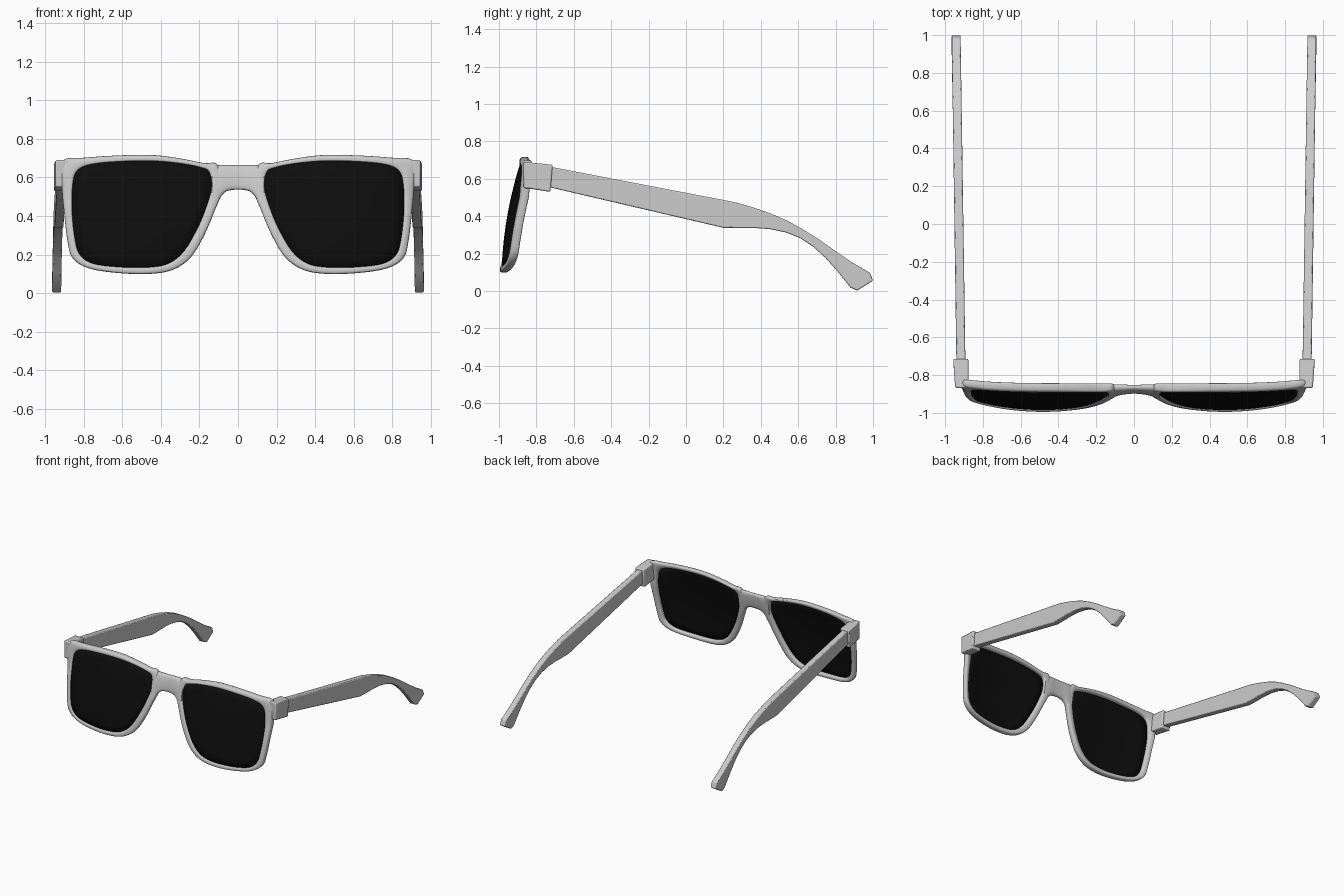
import bpy, bmesh, math
from mathutils import Vector

if "Cube" in bpy.data.objects:
    bpy.data.objects.remove(bpy.data.objects["Cube"])


def loft(name, rings, closed=False, angle=40, mirror=True, bevel=0):
    """Skin a list of point rings; cap the ends unless closed."""
    bm = bmesh.new()
    vs = [[bm.verts.new(p) for p in r] for r in rings]
    n, m = len(vs), len(vs[0])
    for i in range(n if closed else n - 1):
        a, b = vs[i], vs[(i + 1) % n]
        for j in range(m):
            k = (j + 1) % m
            bm.faces.new((a[j], a[k], b[k], b[j]))
    if not closed:
        bm.faces.new(vs[0])
        bm.faces.new(vs[-1])
    return finish(name, bm, angle, mirror, bevel)


def finish(name, bm, angle=40, mirror=True, bevel=0):
    bmesh.ops.recalc_face_normals(bm, faces=bm.faces)
    me = bpy.data.meshes.new(name)
    bm.to_mesh(me)
    bm.free()
    ob = bpy.data.objects.new(name, me)
    bpy.context.collection.objects.link(ob)
    bpy.ops.object.select_all(action='DESELECT')
    ob.select_set(True)
    bpy.context.view_layer.objects.active = ob
    bpy.ops.object.shade_smooth_by_angle(angle=math.radians(angle))
    if bevel:
        b = ob.modifiers.new("Bevel", 'BEVEL')
        b.width, b.segments = bevel, 2
        b.limit_method, b.angle_limit = 'ANGLE', math.radians(40)
    if mirror:
        ob.modifiers.new("Mirror", 'MIRROR').use_axis[0] = True
    return ob


def front_y(x, z):
    """Tilted, domed front surface of one eye."""
    t = 0.7 - z
    d = (abs(x) - 0.48) / 0.45
    if d < 0:
        d = 0.8 * math.tanh(d / 0.8)
    c = 0.03 + 0.04 * min(1, max(0, t / 0.2))
    return -0.89 - 0.325 * t + 0.25 * t * t + c * d * d


def section(o, i, th, n=16):
    """Rounded cross-section between an outer and an inner outline point."""
    ring = []
    for k in range(n):
        a = 2 * math.pi * k / n
        s, u = [math.copysign(abs(f) ** 0.6, f) for f in (math.cos(a), math.sin(a))]
        x = (o[0] + i[0]) / 2 + (o[0] - i[0]) / 2 * s
        z = (o[1] + i[1]) / 2 + (o[1] - i[1]) / 2 * s
        ring.append((x, front_y(x, z) + th / 2 * (1 + u) + (0.045 - th) * 0.3, z))
    return ring


def smooth_loop(pts, sub=5):
    """Closed Catmull-Rom loop."""
    out, n = [], len(pts)
    for i in range(n):
        p0, p1, p2, p3 = [Vector(pts[(i + k) % n]) for k in (-1, 0, 1, 2)]
        for s in range(sub):
            t = s / sub
            out.append(0.5 * (2 * p1 + (p2 - p0) * t + (2 * p0 - 5 * p1 + 4 * p2 - p3) * t * t
                              + (3 * p1 - p0 - 3 * p2 + p3) * t ** 3))
    return out


# Lens opening (x, z) paired with outer rim outline (x, z)
outline = [
    (.150, .625, .105, .664), (.19, .650, .18, .675), (.30, .672, .30, .699),
    (.45, .685, .45, .717), (.63, .681, .63, .714), (.77, .665, .79, .703),
    (.835, .63, .91, .687), (.857, .56, .915, .56), (.86, .42, .903, .42),
    (.845, .28, .885, .27), (.82, .20, .858, .18), (.75, .153, .77, .127),
    (.60, .135, .61, .103), (.46, .135, .45, .10), (.36, .155, .335, .122),
    (.28, .22, .245, .185), (.21, .34, .175, .30), (.165, .45, .12, .43),
    (.138, .55, .09, .52)]
inner = smooth_loop([p[:2] for p in outline])
outer = smooth_loop([p[2:] for p in outline])

# Rims
loft("rims", [section(o, i, 0.045) for o, i in zip(outer, inner)], closed=True, angle=60)

# Bridge
half = [(0, .665, .537, .034), (.03, .665, .536, .036), (.06, .665, .529, .041),
        (.085, .665, .507, .045), (.11, .665, .462, .045), (.135, .655, .44, .045)]
stations = [(-x, t, b, h) for x, t, b, h in half[:0:-1]] + half
loft("bridge", [section((x, t), (x, b), h) for x, t, b, h in stations],
     angle=60, mirror=False)

# Lenses: concentric rings following the domed front
bm = bmesh.new()
cx, cz = 0.5, 0.42
rings = []
for f in (1.02, 0.85, 0.68, 0.5, 0.32, 0.15):
    ring = []
    for p in inner:
        x, z = cx + (p.x - cx) * f, cz + (p.y - cz) * f
        ring.append(bm.verts.new((x, front_y(x, z) + 0.014, z)))
    rings.append(ring)
n = len(inner)
for a, b in zip(rings, rings[1:]):
    for j in range(n):
        k = (j + 1) % n
        bm.faces.new((a[j], a[k], b[k], b[j]))
mid = bm.verts.new((cx, front_y(cx, cz) + 0.014, cz))
for j in range(n):
    bm.faces.new((rings[-1][j], rings[-1][(j + 1) % n], mid))
lenses = finish("lenses", bm, 60)
sol = lenses.modifiers.new("Solidify", 'SOLIDIFY')
sol.thickness, sol.offset = 0.01, 0
mat = bpy.data.materials.new("dark_lens")
mat.diffuse_color = (0.004, 0.004, 0.004, 1)
mat.use_nodes = True
mat.node_tree.nodes["Principled BSDF"].inputs["Base Color"].default_value = mat.diffuse_color
lenses.data.materials.append(mat)

# Hinge blocks at the outer corners
block = [(-.868, .692, .551, .875, .947), (-.82, .686, .545, .875, .95),
         (-.725, .675, .53, .877, .957)]
loft("hinge_blocks", [[(x0, y, b), (x1, y, b), (x1, y + (.012 if y > -.8 else 0), t),
                       (x0, y + (.012 if y > -.8 else 0), t)]
                      for y, t, b, x0, x1 in block], angle=30, bevel=0.008)

# Temples: top edge (y, z) paired with bottom edge (y, z)
temple = [(-.76, .671, -.76, .562), (.20, .487, .20, .338), (.27, .473, .28, .337),
          (.36, .447, .37, .337), (.45, .416, .45, .331), (.54, .377, .535, .313),
          (.62, .333, .61, .283), (.71, .277, .68, .237), (.80, .213, .745, .178),
          (.89, .152, .81, .105), (.985, .097, .88, .018), (1.0, .055, .915, .002)]
arm = []
for ty, tz, by, bz in temple:
    s = (ty + 0.76) / 1.76
    x0, x1 = 0.892 + 0.026 * s, 0.94 + 0.025 * s
    arm.append([(x0, by, bz), (x1, by, bz), (x1, ty, tz), (x0, ty, tz)])
loft("temples", arm, angle=30, bevel=0.006)
